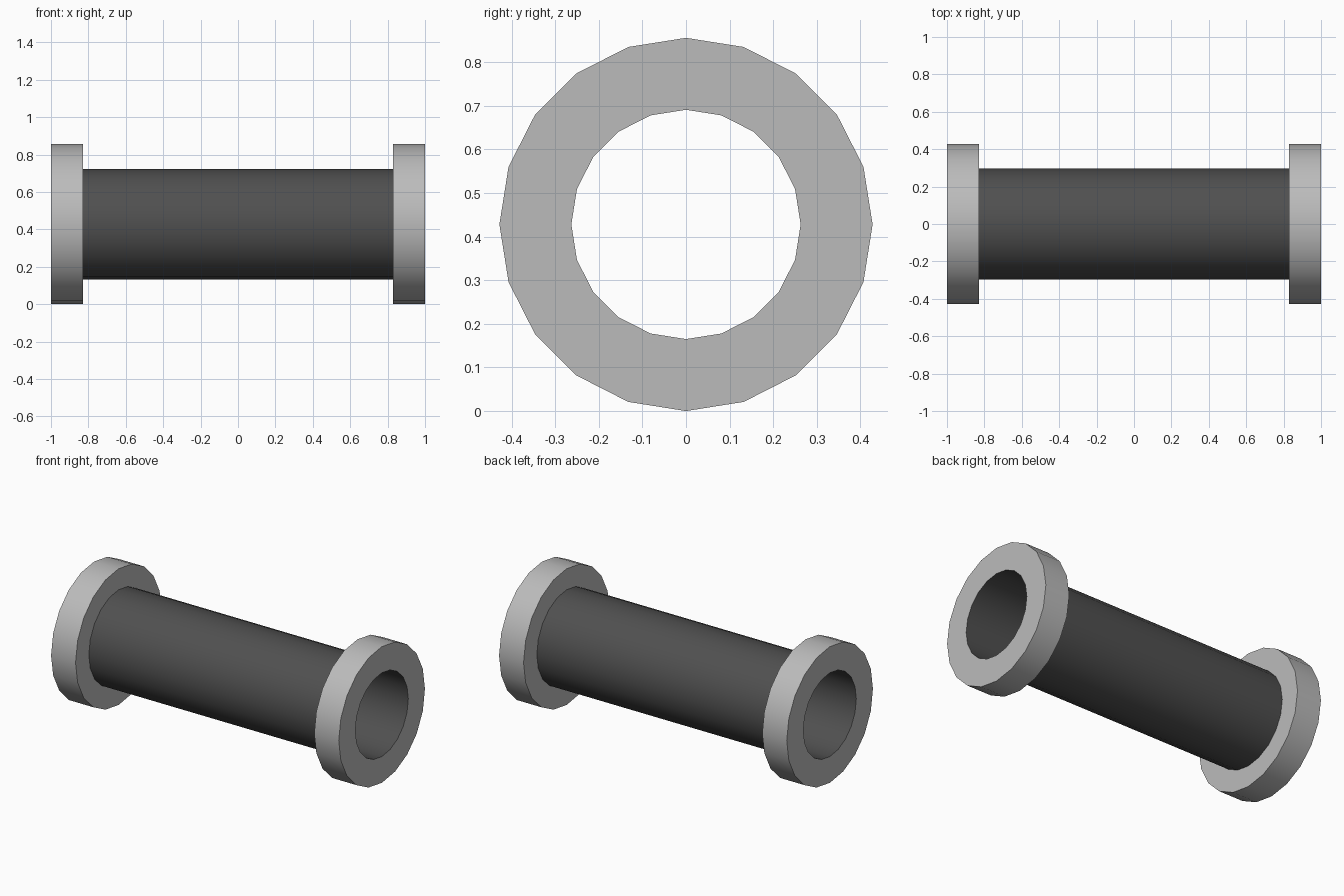
import bpy, bmesh, math

if "Cube" in bpy.data.objects:
    bpy.data.objects.remove(bpy.data.objects["Cube"])

SIDES = 20
R_FLANGE, R_PIPE, R_BORE = 0.428, 0.296, 0.263
X_END, X_IN = 1.0, 0.83
CZ = R_FLANGE


def material(name, v):
    m = bpy.data.materials.new(name)
    m.diffuse_color = (v, v, v, 1)
    m.use_nodes = True
    m.node_tree.nodes["Principled BSDF"].inputs["Base Color"].default_value = m.diffuse_color
    return m


light_grey = material("light grey", 0.50)
dark_grey = material("dark grey", 0.08)


def lathe(name, profiles, mat):
    """Revolve (x, radius) profiles around the x axis; each runs so its faces point outward."""
    bm = bmesh.new()
    for profile in profiles:
        rings = []
        for x, r in profile:
            ring = []
            for i in range(SIDES):
                a = 2 * math.pi * i / SIDES
                ring.append(bm.verts.new((x, r * math.sin(a), CZ + r * math.cos(a))))
            rings.append(ring)
        for a, b in zip(rings, rings[1:]):
            for i in range(SIDES):
                j = (i + 1) % SIDES
                bm.faces.new((a[i], a[j], b[j], b[i]))
    me = bpy.data.meshes.new(name)
    bm.to_mesh(me)
    bm.free()
    me.materials.append(mat)
    ob = bpy.data.objects.new(name, me)
    bpy.context.collection.objects.link(ob)
    bpy.ops.object.select_all(action='DESELECT')
    ob.select_set(True)
    bpy.context.view_layer.objects.active = ob
    bpy.ops.object.shade_smooth_by_angle(angle=math.radians(30))
    return ob


# pipe: outer wall between the flanges, bore running the full length
# (rings turn from +z to +y, so increasing x faces inward and decreasing x outward)
outer = [(-X_IN, R_PIPE), (X_IN, R_PIPE)]
bore = [(X_END, R_BORE), (-X_END, R_BORE)]


def oriented(profile):
    """Ring winding gives outward normals when x falls along an outer wall."""
    return profile[::-1]


lathe("pipe", [oriented(outer), oriented(bore)], dark_grey)

# end flanges: inner face, rim and outer face, meeting pipe wall and bore
right = [(X_IN, R_PIPE), (X_IN, R_FLANGE), (X_END, R_FLANGE), (X_END, R_BORE)]
left = [(-x, r) for x, r in reversed(right)]
lathe("right_flange", [oriented(right)], light_grey)
lathe("left_flange", [oriented(left)], light_grey)
